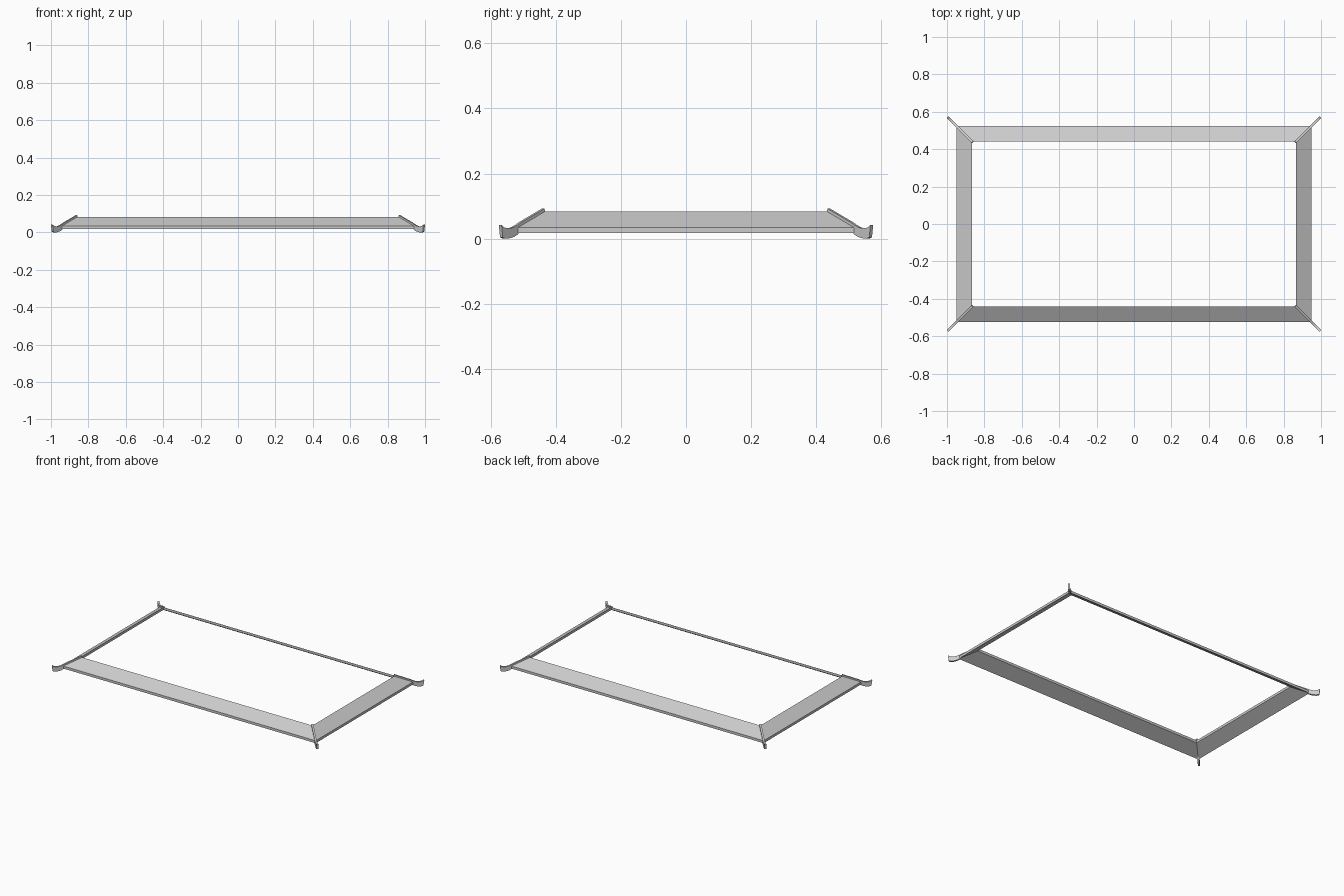
import bpy, bmesh

if "Cube" in bpy.data.objects:
    bpy.data.objects.remove(bpy.data.objects["Cube"])

OFF = 0.425  # x minus y along the hip lines


def finish(name, bm):
    bmesh.ops.recalc_face_normals(bm, faces=bm.faces)
    me = bpy.data.meshes.new(name)
    bm.to_mesh(me)
    bm.free()
    ob = bpy.data.objects.new(name, me)
    bpy.context.collection.objects.link(ob)
    return ob


# Sloped eave slab: a four-point section swept round the rectangle
section = [(0.95, 0.017), (0.95, 0.034), (0.867, 0.083), (0.867, 0.066)]
bm = bmesh.new()
rings = [[bm.verts.new((sx * x, sy * (x - OFF), z)) for x, z in section]
         for sx, sy in ((1, 1), (-1, 1), (-1, -1), (1, -1))]
for i in range(4):
    a, b = rings[i], rings[(i + 1) % 4]
    for j in range(4):
        k = (j + 1) % 4
        bm.faces.new((a[j], b[j], b[k], a[k]))
finish("eave_slab", bm)

# Hip ridge with upturned tip: upper and lower outline along the diagonal (x, z)
upper = [(0.864, 0.092), (0.935, 0.050), (0.946, 0.042), (0.956, 0.036), (0.967, 0.032),
         (0.978, 0.032), (0.988, 0.035), (0.9958, 0.042)]
lower = [(0.862, 0.084), (0.935, 0.026), (0.946, 0.013), (0.956, 0.006), (0.967, 0.002),
         (0.978, 0.000), (0.985, 0.001), (0.992, 0.004)]
half = 0.0042
bm = bmesh.new()
cols = []
for (xu, zu), (xl, zl) in zip(upper, lower):
    cols.append([bm.verts.new((x + s * half, x - OFF - s * half, z))
                 for x, z, s in ((xu, zu, 1), (xu, zu, -1), (xl, zl, -1), (xl, zl, 1))])
for a, b in zip(cols, cols[1:]):
    for j in range(4):
        k = (j + 1) % 4
        bm.faces.new((a[j], b[j], b[k], a[k]))
bm.faces.new(cols[0])
bm.faces.new(cols[-1])
ridge = finish("hip_ridges", bm)
mirror = ridge.modifiers.new("four_corners", 'MIRROR')
mirror.use_axis = (True, True, False)
mirror.use_clip = False
mirror.use_mirror_merge = False
